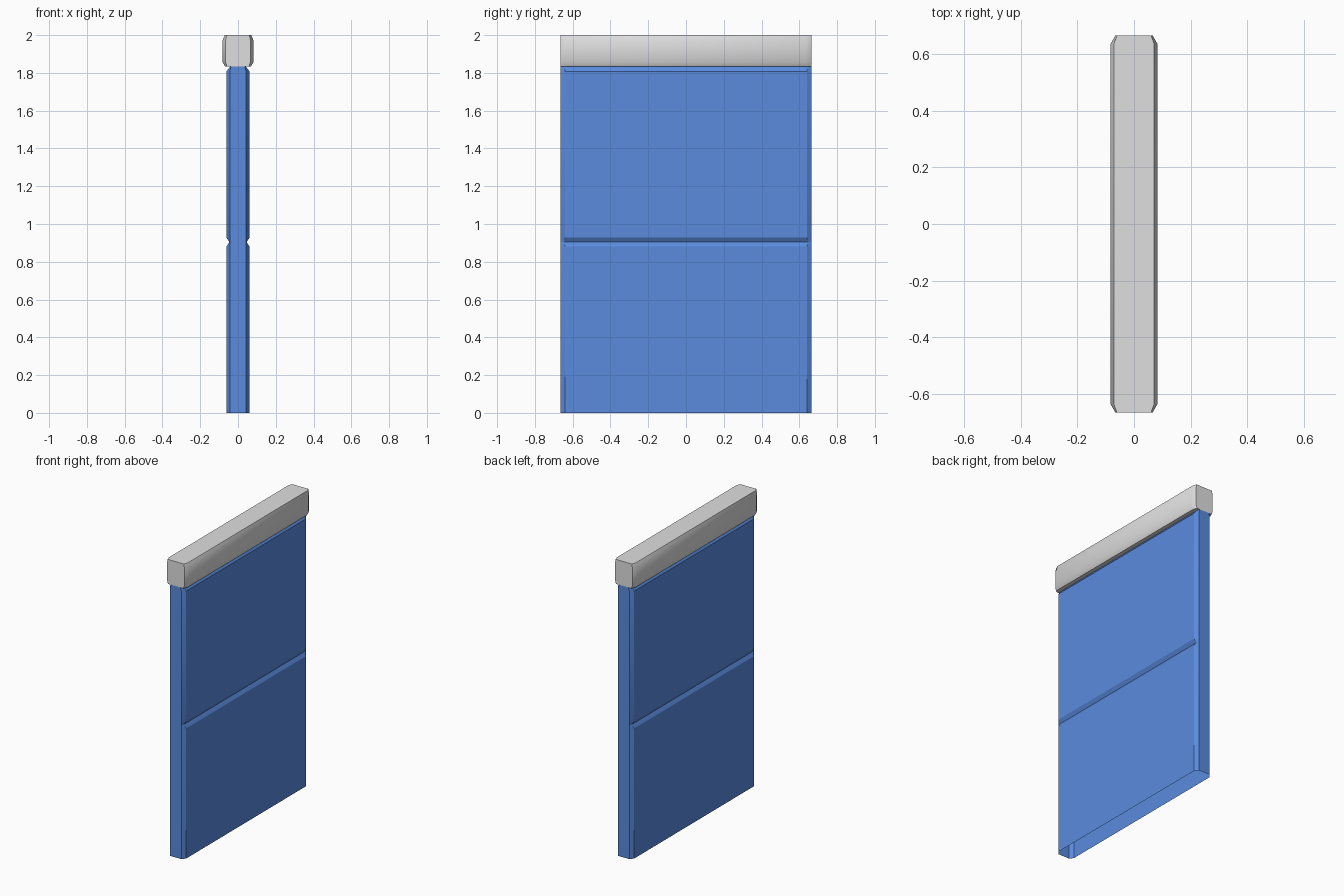
import bpy, bmesh, math

if "Cube" in bpy.data.objects:
    bpy.data.objects.remove(bpy.data.objects["Cube"])


def material(name, rgb):
    m = bpy.data.materials.new(name)
    m.diffuse_color = (*rgb, 1)
    m.use_nodes = True
    m.node_tree.nodes["Principled BSDF"].inputs["Base Color"].default_value = m.diffuse_color
    return m


def loft(name, rings, mat, angle, close_top=False):
    """Stack chamfered rectangles: (z, half x of long side, half x of end, y of corner)."""
    bm = bmesh.new()
    loops = []
    for z, hx, ex, yc in rings:
        quarter = [(hx, yc), (ex, END_Y)]
        plan = quarter + [(-x, y) for x, y in reversed(quarter)]
        plan += [(-x, -y) for x, y in plan]
        loops.append([bm.verts.new((x, y, z)) for x, y in plan])
    for a, b in zip(loops, loops[1:]):
        for i in range(8):
            j = (i + 1) % 8
            bm.faces.new((a[i], a[j], b[j], b[i]))
    if close_top:
        bm.faces.new(loops[-1])
    me = bpy.data.meshes.new(name)
    bm.to_mesh(me)
    bm.free()
    me.materials.append(mat)
    ob = bpy.data.objects.new(name, me)
    bpy.context.collection.objects.link(ob)
    bpy.ops.object.select_all(action='DESELECT')
    ob.select_set(True)
    bpy.context.view_layer.objects.active = ob
    bpy.ops.object.shade_smooth_by_angle(angle=math.radians(angle))
    return ob


END_Y = 0.665
blue = material("panel blue", (0.10, 0.26, 0.73))
grey = material("rail grey", (0.74, 0.74, 0.74))

# Hollow two-part panel, open underneath, with a groove at mid height
loft("wall_panel", [
    (0.0, 0.061, 0.043, 0.64),
    (0.88, 0.061, 0.043, 0.64),
    (0.904, 0.046, 0.042, 0.645),
    (0.928, 0.061, 0.043, 0.64),
    (1.808, 0.061, 0.043, 0.64),
    (1.835, 0.040, 0.036, 0.645),
], blue, 25)

# Top rail with bevelled edges; its underside meets the panel top
loft("top_rail", [
    (1.834, 0.040, 0.036, 0.645),
    (1.834, 0.068, 0.058, 0.638),
    (1.858, 0.083, 0.066, 0.635),
    (1.97, 0.083, 0.066, 0.635),
    (2.0, 0.070, 0.060, 0.638),
], grey, 40, close_top=True)
